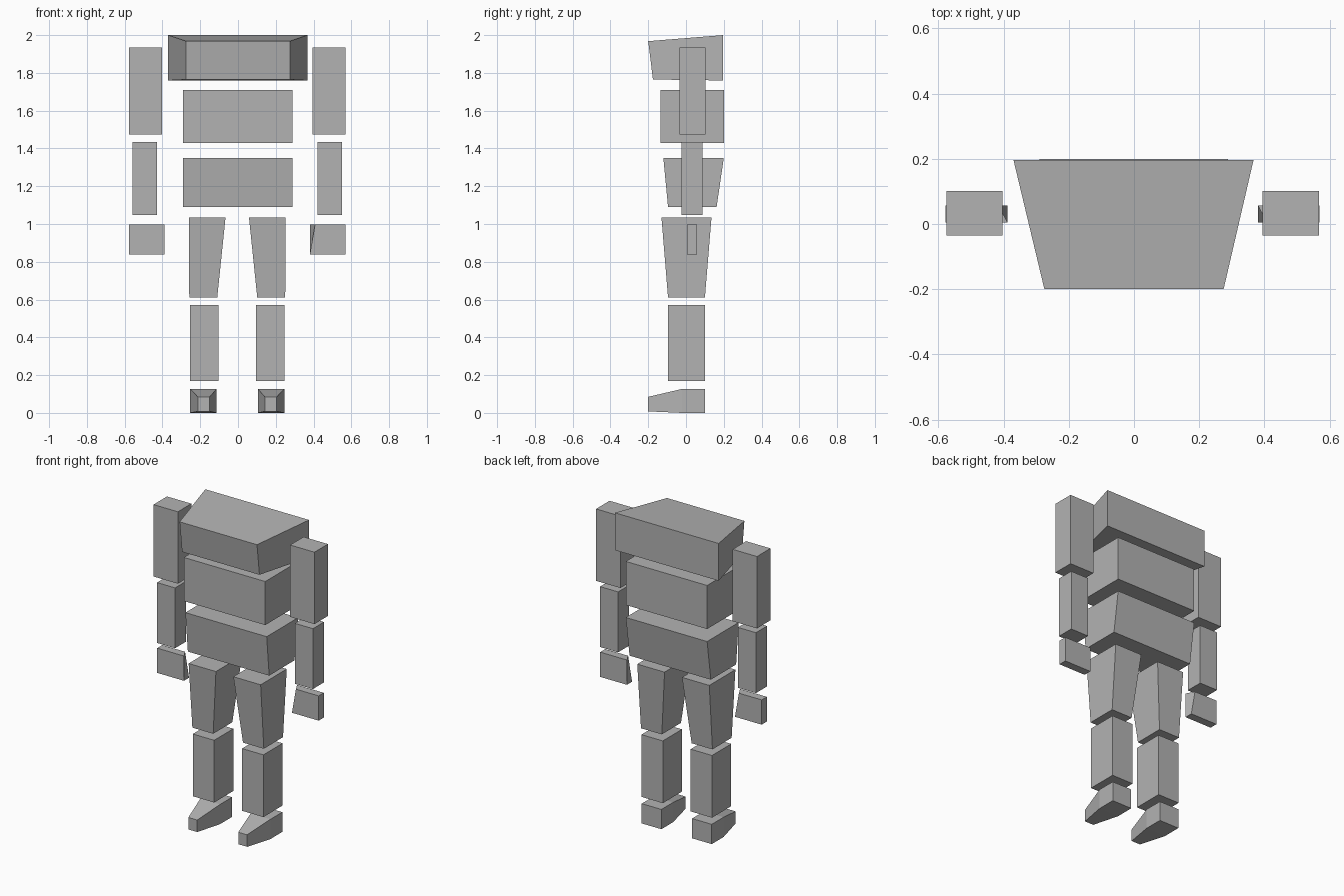
import bpy
import bmesh

if "Cube" in bpy.data.objects:
    bpy.data.objects.remove(bpy.data.objects["Cube"])

grey = bpy.data.materials.new("plain grey")
grey.use_nodes = True
COLOUR = (0.45, 0.45, 0.45, 1)
grey.diffuse_color = COLOUR
grey.node_tree.nodes["Principled BSDF"].inputs["Base Color"].default_value = COLOUR


def loft(name, rings):
    """Closed solid through a list of four-cornered rings."""
    bm = bmesh.new()
    loops = [[bm.verts.new(p) for p in ring] for ring in rings]
    bm.faces.new(loops[0])
    bm.faces.new(loops[-1])
    for a, b in zip(loops, loops[1:]):
        for i in range(4):
            j = (i + 1) % 4
            bm.faces.new((a[i], a[j], b[j], b[i]))
    bmesh.ops.recalc_face_normals(bm, faces=bm.faces)
    mesh = bpy.data.meshes.new(name)
    bm.to_mesh(mesh)
    bm.free()
    mesh.materials.append(grey)
    obj = bpy.data.objects.new(name, mesh)
    bpy.context.collection.objects.link(obj)
    return obj


def level(x0, x1, y0, y1, z):
    """Horizontal rectangle."""
    return [(x0, y0, z), (x1, y0, z), (x1, y1, z), (x0, y1, z)]


def upright(x0, x1, y, z0, z1):
    """Rectangle facing the front."""
    return [(x0, y, z0), (x1, y, z0), (x1, y, z1), (x0, y, z1)]


def box(name, x0, x1, y0, y1, z0, z1):
    return loft(name, [level(x0, x1, y0, y1, z0), level(x0, x1, y0, y1, z1)])


# Torso: flared chest, plain waist, tapered pelvis
chest_front = [(-0.275, -0.175, 1.765), (0.275, -0.175, 1.765),
               (0.275, -0.2, 1.968), (-0.275, -0.2, 1.968)]
loft("chest", [chest_front, upright(-0.37, 0.367, 0.197, 1.76, 2.0)])
box("waist", -0.29, 0.288, -0.135, 0.2, 1.43, 1.71)
loft("pelvis", [level(-0.29, 0.288, -0.095, 0.162, 1.09),
                level(-0.29, 0.288, -0.12, 0.2, 1.35)])

for side, s in (("left", 1), ("right", -1)):
    # The right limbs sit slightly further out than the left ones
    o = 0.0 if s > 0 else 0.008

    def out(x):
        return s * (x + o)

    # Arm
    box(side + "_upper_arm", out(0.395), out(0.568), -0.035, 0.102, 1.473, 1.935)
    box(side + "_forearm", out(0.422), out(0.55), -0.025, 0.087, 1.047, 1.435)

    # Hand, with one upper inner corner drawn in (front on left, back on right)
    near, far = (0.005, 0.057) if s > 0 else (0.057, 0.005)
    lower = level(out(0.38), out(0.57), near, far, 0.838)
    upper = level(out(0.38), out(0.57), near, far, 0.997)
    upper[0] = (out(0.408), near, 0.997)
    loft(side + "_hand", [lower, upper])

    # Leg
    loft(side + "_thigh", [level(out(0.102), out(0.25), -0.095, 0.1, 0.61),
                           level(out(0.058), out(0.252), -0.13, 0.135, 1.035)])
    box(side + "_shin", out(0.095), out(0.247), -0.095, 0.1, 0.17, 0.57)

    # Foot: square heel narrowing to a small toe
    loft(side + "_foot", [upright(out(0.105), out(0.245), 0.1, 0, 0.127),
                          upright(out(0.105), out(0.245), -0.02, 0, 0.127),
                          upright(out(0.142), out(0.205), -0.2, 0.008, 0.085)])
